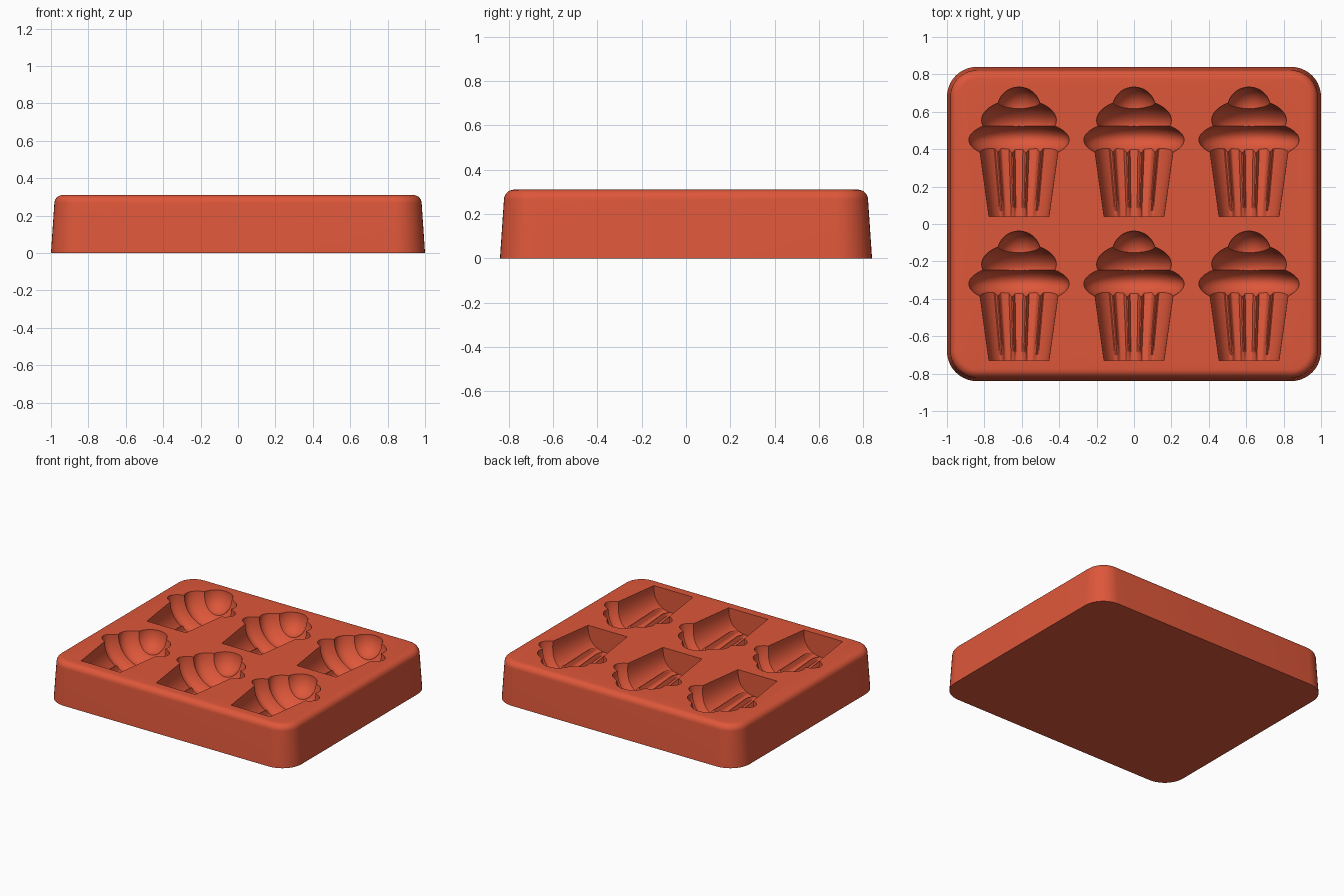
import bpy, bmesh, math
from mathutils import Matrix

cube = bpy.data.objects.get("Cube")
if cube:
    bpy.data.objects.remove(cube, do_unlink=True)

TOP = 0.31
clay = bpy.data.materials.new("terracotta red silicone")
clay.use_nodes = True
colour = (0.73, 0.095, 0.042, 1)
clay.diffuse_color = colour
clay.node_tree.nodes["Principled BSDF"].inputs["Base Color"].default_value = colour


def make_object(name, bm):
    bmesh.ops.recalc_face_normals(bm, faces=bm.faces)
    mesh = bpy.data.meshes.new(name)
    bm.to_mesh(mesh)
    bm.free()
    mesh.materials.append(clay)
    obj = bpy.data.objects.new(name, mesh)
    bpy.context.collection.objects.link(obj)
    return obj


def loft(name, rings):
    """Skin closed rings of points and cap both ends."""
    bm = bmesh.new()
    rows = [[bm.verts.new(p) for p in ring] for ring in rings]
    n = len(rows[0])
    for a, b in zip(rows, rows[1:]):
        for i in range(n):
            j = (i + 1) % n
            bm.faces.new((a[i], a[j], b[j], b[i]))
    bm.faces.new(rows[0])
    bm.faces.new(rows[-1])
    return make_object(name, bm)


def combine(target, tool, operation):
    mod = target.modifiers.new("combine", 'BOOLEAN')
    mod.operation = operation
    mod.solver = 'EXACT'
    mod.object = tool
    bpy.context.view_layer.objects.active = target
    bpy.ops.object.modifier_apply(modifier=mod.name)
    bpy.data.objects.remove(tool, do_unlink=True)


def rounded_rect(inset, z, radius=0.16, steps=10):
    cx, cy = 1 - radius, 0.84 - radius
    r = radius - inset
    ring = []
    for k, (sx, sy) in enumerate([(1, 1), (-1, 1), (-1, -1), (1, -1)]):
        for i in range(steps + 1):
            a = math.pi / 2 * (k + i / steps)
            ring.append((sx * cx + r * math.cos(a), sy * cy + r * math.sin(a), z))
    return ring


def cup_section(t):
    """Cross-section of the ribbed paper case, t = 0 at its base."""
    y = -0.345 + 0.38 * t
    width = 0.16 + 0.053 * t
    depth = 0.165 + 0.04 * t
    ring = [(-width, y, 0.4)]
    for i in range(97):
        u = -math.cos(math.pi * i / 96)
        d = depth * max(0, 1 - abs(u) ** 2.5) ** 0.4
        for rib in (-0.54, -0.18, 0.18, 0.54):
            d -= 0.03 * min(1, t * 5) * max(0, 1 - (abs(u - rib) / 0.075) ** 2)
        ring.append((u * width, y, TOP - d))
    ring.append((width, y, 0.4))
    return ring


def frosting(name, y, size, tilt):
    """One squashed round tier of the swirl."""
    bm = bmesh.new()
    bmesh.ops.create_uvsphere(bm, u_segments=48, v_segments=28, radius=1)
    place = (Matrix.Translation((0, y, TOP + 0.002))
             @ Matrix.Rotation(tilt, 4, 'X')
             @ Matrix.Diagonal((*size, 1))
             @ Matrix.Rotation(math.pi / 2, 4, 'X'))
    bmesh.ops.transform(bm, matrix=place, verts=bm.verts)
    return make_object(name, bm)


# Tapered block with rounded corners and a rounded top edge
rings = [rounded_rect(0, 0), rounded_rect(0.018, 0.265)]
for i in range(1, 8):
    a = math.pi / 2 * i / 7
    rings.append(rounded_rect(0.018 + 0.045 * (1 - math.cos(a)),
                              0.265 + 0.045 * math.sin(a)))
mould = loft("baking_mould", rings)

# One cupcake-shaped cutter: ribbed case plus three frosting tiers
cutter = loft("cupcake_cutter", [cup_section(i / 12) for i in range(13)])
tiers = [("lower_frosting", 0.065, (0.268, 0.105, 0.25), 0.05),
         ("middle_frosting", 0.17, (0.2, 0.11, 0.2), -0.2),
         ("top_frosting", 0.235, (0.115, 0.112, 0.135), 0)]
for tier in tiers:
    combine(cutter, frosting(*tier), 'UNION')

# Press the cavities into the block
for y in (0.385, -0.385):
    for x in (-0.615, 0, 0.615):
        tool = cutter.copy()
        bpy.context.collection.objects.link(tool)
        tool.location = (x, y, 0)
        bpy.context.view_layer.update()
        combine(mould, tool, 'DIFFERENCE')
bpy.data.objects.remove(cutter, do_unlink=True)

# Smooth shading with crisp cavity rims
bpy.ops.object.select_all(action='DESELECT')
mould.select_set(True)
bpy.context.view_layer.objects.active = mould
bpy.ops.object.shade_smooth_by_angle(angle=math.radians(35))
